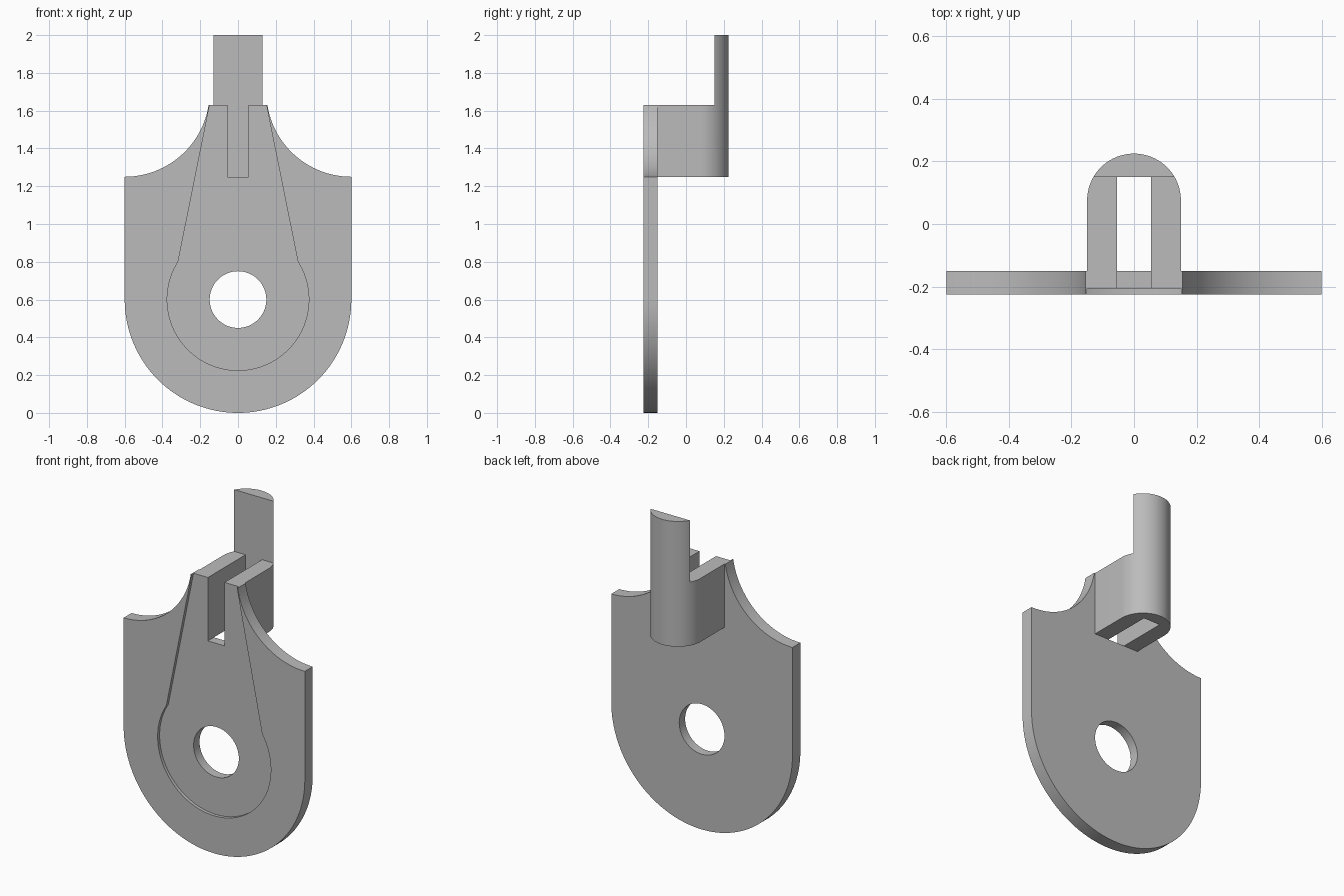
import bpy, bmesh, math
from mathutils import Vector

if "Cube" in bpy.data.objects:
    bpy.data.objects.remove(bpy.data.objects["Cube"])

grey = bpy.data.materials.new("plain grey")
grey.diffuse_color = (0.5, 0.5, 0.5, 1)
grey.use_nodes = True
grey.node_tree.nodes["Principled BSDF"].inputs["Base Color"].default_value = grey.diffuse_color


def arc(cx, cy, r, a0, a1, n):
    """Points on an arc, angles in degrees."""
    angles = [math.radians(a0 + (a1 - a0) * i / n) for i in range(n + 1)]
    return [(cx + r * math.cos(a), cy + r * math.sin(a)) for a in angles]


def prism(name, outline, lo, hi, axis):
    """Extrude an outline along z (outline in x, y) or along y (outline in x, z)."""
    place = (lambda p: (p[0], p[1], lo)) if axis == "z" else (lambda p: (p[0], lo, p[1]))
    bm = bmesh.new()
    face = bm.faces.new([bm.verts.new(place(p)) for p in outline])
    moved = bmesh.ops.extrude_face_region(bm, geom=[face])["geom"]
    shift = Vector((0, 0, hi - lo)) if axis == "z" else Vector((0, hi - lo, 0))
    bmesh.ops.translate(bm, vec=shift, verts=[v for v in moved if isinstance(v, bmesh.types.BMVert)])
    bmesh.ops.recalc_face_normals(bm, faces=bm.faces)
    mesh = bpy.data.meshes.new(name)
    bm.to_mesh(mesh)
    bm.free()
    mesh.materials.append(grey)
    obj = bpy.data.objects.new(name, mesh)
    bpy.context.collection.objects.link(obj)
    return obj


def combine(target, other, operation):
    """Apply a boolean and remove the helper."""
    mod = target.modifiers.new(operation, "BOOLEAN")
    mod.object, mod.operation, mod.solver = other, operation, "EXACT"
    bpy.context.view_layer.objects.active = target
    bpy.ops.object.modifier_apply(modifier=mod.name)
    bpy.data.objects.remove(other)


def rect(x0, x1, y0, y1):
    return [(x0, y0), (x1, y0), (x1, y1), (x0, y1)]


# Back plate: round bottom, straight sides, concave shoulders
drop = math.degrees(math.asin(0.07 / 0.45))
shoulder = arc(0.6, 1.70, 0.45, 270, 180 + drop, 24)
outline = arc(0, 0.6, 0.6, 180, 360, 64) + shoulder + [(-x, z) for x, z in reversed(shoulder)]
plate = prism("bracket_plate", outline, -0.225, -0.15, "y")

# Shallow keyhole-shaped recess on the front
start = math.degrees(math.atan2(0.2, 0.317))
keyhole = arc(0, 0.6, 0.375, 180 - start, 360 + start, 72) + [(0.144, 1.66), (-0.144, 1.66)]
combine(plate, prism("recess_cutter", keyhole, -0.3, -0.206, "y"), "DIFFERENCE")

# Round hole and top slot through the plate
combine(plate, prism("hole_cutter", arc(0, 0.6, 0.15, 0, 360, 64)[:-1], -0.3, 0, "y"), "DIFFERENCE")
combine(plate, prism("slot_cutter", rect(-0.055, 0.055, 1.25, 1.8), -0.3, 0, "y"), "DIFFERENCE")

# U-shaped clip with a tall rounded tongue at the back
clip_outline = ([(0.055, -0.18), (0.15, -0.18)] + arc(0, 0.075, 0.15, 0, 180, 48)
                + [(-0.15, -0.18), (-0.055, -0.18), (-0.055, 0.15), (0.055, 0.15)])
clip = prism("clip", clip_outline, 1.25, 2.0, "z")
combine(clip, prism("arm_top_cutter", rect(-0.3, 0.3, -0.4, 0.15), 1.63, 2.2, "z"), "DIFFERENCE")
combine(plate, clip, "UNION")

# Smooth curved walls, crisp edges
bpy.ops.object.select_all(action="DESELECT")
plate.select_set(True)
bpy.context.view_layer.objects.active = plate
bpy.ops.object.shade_smooth_by_angle(angle=math.radians(20))
